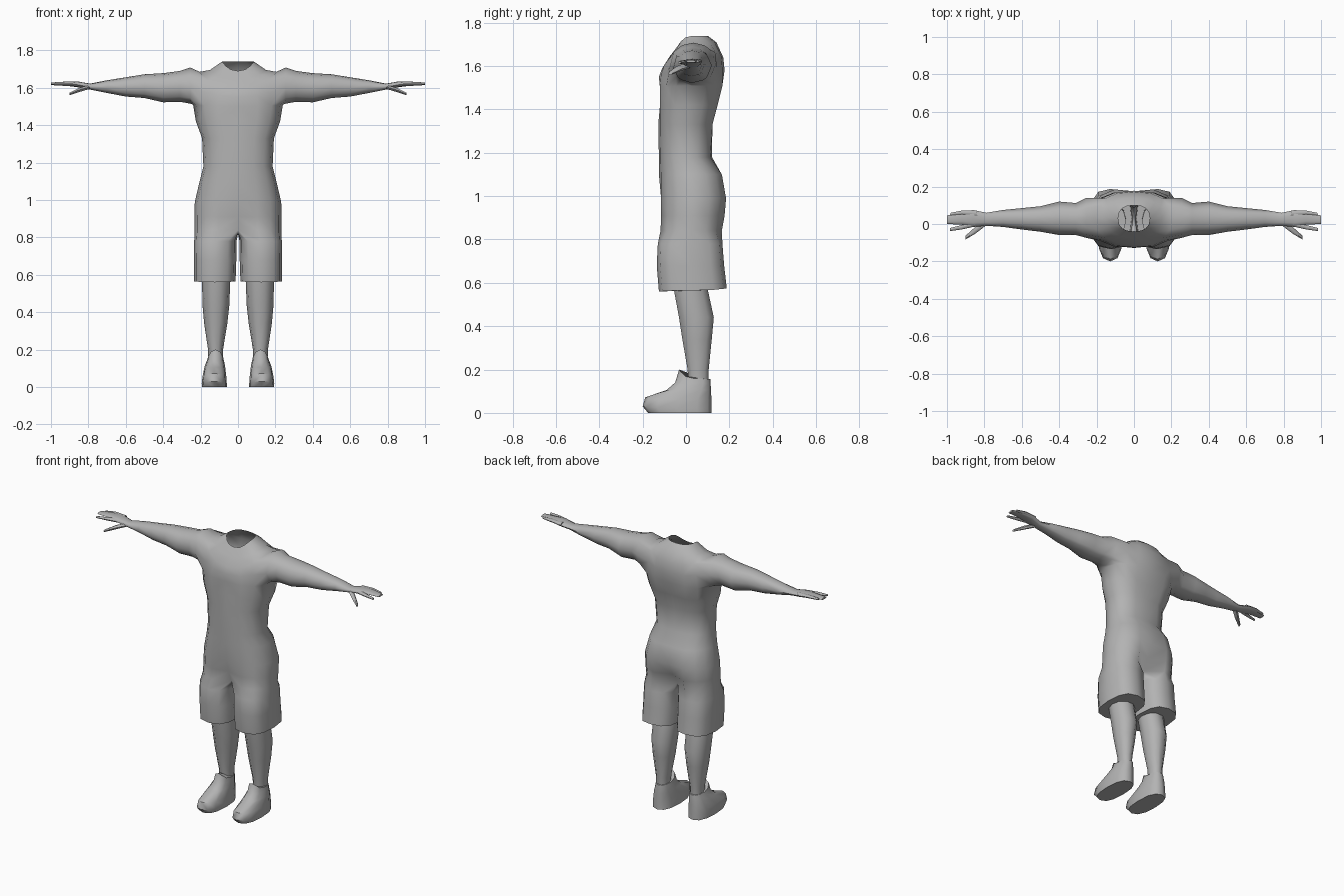
import bpy, bmesh, math
from mathutils import Vector

if "Cube" in bpy.data.objects:
    bpy.data.objects.remove(bpy.data.objects["Cube"])

grey = bpy.data.materials.new("plain_grey")
grey.diffuse_color = (0.45, 0.45, 0.45, 1)
grey.use_nodes = True
grey.node_tree.nodes["Principled BSDF"].inputs["Base Color"].default_value = grey.diffuse_color


def sgnpow(v, p):
    return math.copysign(abs(v) ** p, v)


def ring(bm, cx, rx, yf, yb, zs, degrees, n=2.4):
    """Rounded horizontal ring; zs = height at front, side and back."""
    cy, ry, (zf, zm, zb) = (yf + yb) / 2, (yb - yf) / 2, zs
    out = []
    for d in degrees:
        c, s = math.cos(math.radians(d)), math.sin(math.radians(d))
        c, s = (0 if abs(c) < 1e-6 else c), (0 if abs(s) < 1e-6 else s)
        z = zm + (zf - zm if s < 0 else zb - zm) * s * s
        out.append(bm.verts.new((cx + rx * sgnpow(c, 2 / n), cy + ry * sgnpow(s, 2 / n), z)))
    return out


def bridge(bm, a, b, closed=True):
    n = len(a)
    return [bm.faces.new((a[i], a[(i + 1) % n], b[(i + 1) % n], b[i]))
            for i in range(n if closed else n - 1)]


def finish(name, bm, angle=60):
    """Make the object, mirrored to the other side, with smooth shading."""
    bmesh.ops.recalc_face_normals(bm, faces=bm.faces[:])
    me = bpy.data.meshes.new(name)
    bm.to_mesh(me)
    bm.free()
    me.materials.append(grey)
    ob = bpy.data.objects.new(name, me)
    bpy.context.collection.objects.link(ob)
    m = ob.modifiers.new("mirror", 'MIRROR')
    m.use_clip = True
    bpy.ops.object.select_all(action='DESELECT')
    ob.select_set(True)
    bpy.context.view_layer.objects.active = ob
    bpy.ops.object.shade_smooth_by_angle(angle=math.radians(angle))
    return ob


# Body: half torso, arm and shorts leg in one skin
bm = bmesh.new()
half = [-90 + 22.5 * i for i in range(9)]
# half width, front y, back y, (front z, side z, back z), crease front, crease back
torso = [
    (.085, -.04, .10, (1.69, 1.74, 1.74), 0, 0),
    (.15, -.075, .14, (1.645, 1.695, 1.71), 0, 0),
    (.205, -.11, .172, (1.59, 1.685, 1.64), 0, 0),
    (.225, -.125, .178, (1.55, 1.60, 1.58), 0, 0),
    (.24, -.13, .178, (1.50, 1.51, 1.51), .01, .01),
    (.225, -.13, .155, (1.42, 1.42, 1.42), .01, .015),
    (.192, -.128, .13, (1.33, 1.33, 1.33), 0, .01),
    (.185, -.125, .12, (1.18, 1.18, 1.18), 0, 0),
    (.205, -.125, .175, (1.10, 1.10, 1.10), 0, .01),
    (.231, -.125, .195, (0.99, 0.99, 0.99), .01, .02),
    (.233, -.125, .188, (0.91, 0.91, 0.91), .03, .05),
    (.233, -.127, .175, (0.84, 0.84, 0.84), .06, .09),
]
rows = []
for rx, yf, yb, zs, cf, cb in torso:
    r = ring(bm, 0, rx, yf, yb, zs, half)
    r[0].co.y += cf
    r[8].co.y -= cb
    rows.append(r)
bands = [bridge(bm, a, b, False) for a, b in zip(rows, rows[1:])]

# Armhole, then the arm as rings fitted to the hole's rim
bmesh.ops.delete(bm, geom=[f for band in bands[2:4] for f in band[2:6]], context='FACES')
rim = rows[2][2:7] + [rows[3][6]] + rows[4][6:1:-1] + [rows[3][2]]
for v in list(bm.verts):
    if not v.link_faces and v not in rim:
        bm.verts.remove(v)
mid = sum((v.co for v in rim), Vector()) / len(rim)
angles = [math.atan2((v.co.z - mid.z) / .09, (v.co.y - mid.y) / .12) for v in rim]
# x, front y, back y, bottom z, top z
arm = [
    (.255, -.075, .140, 1.515, 1.708), (.31, -.06, .112, 1.525, 1.69),
    (.40, -.06, .120, 1.522, 1.678), (.50, -.042, .095, 1.545, 1.672),
    (.60, -.03, .085, 1.553, 1.656), (.70, -.016, .075, 1.572, 1.640),
    (.79, -.010, .060, 1.59, 1.622), (.86, -.016, .075, 1.603, 1.634),
    (.92, -.004, .066, 1.611, 1.633), (1.0, 0, .045, 1.616, 1.628),
]
prev = rim
for x, yf, yb, z0, z1 in arm:
    cur = [bm.verts.new((x, (yf + yb) / 2 + (yb - yf) / 2 * math.cos(a),
                         (z0 + z1) / 2 + (z1 - z0) / 2 * math.sin(a))) for a in angles]
    bridge(bm, prev, cur)
    prev = cur
bm.faces.new(prev)

# Shorts leg, joined to the hips through the crotch line
hip = rows[-1]
front, back = hip[0].co.copy(), hip[8].co.copy()
crotch = [bm.verts.new(back.lerp(front, t) + Vector((0, 0, -.02))) for t in (.25, .5, .75)]
prev = hip + crotch
around = [-120 + 30 * i for i in range(12)]
for cx, rx, yf, yb, zs in [
    (.121, .113, -.13, .168, (.78, .78, .78)),
    (.122, .113, -.135, .176, (.68, .68, .68)),
    (.124, .111, -.125, .188, (.56, .565, .575)),
]:
    cur = ring(bm, cx, rx, yf, yb, zs, around, 2.7)
    bridge(bm, prev, cur)
    prev = cur
bm.faces.new(prev)
finish("body_with_shorts", bm)


def stack(name, levels, sides, n=2.2, angle=50):
    """Closed form from stacked rings."""
    bm = bmesh.new()
    rs = [ring(bm, *lv, [360 * i / sides for i in range(sides)], n) for lv in levels]
    for a, b in zip(rs, rs[1:]):
        bridge(bm, a, b)
    bm.faces.new(rs[0])
    bm.faces.new(rs[-1])
    return finish(name, bm, angle)


# Lower legs
stack("lower_leg", [
    (.120, .038, .010, .105, (.13, .13, .13)),
    (.120, .040, .005, .107, (.20, .20, .20)),
    (.119, .062, -.02, .122, (.34, .34, .34)),
    (.118, .072, -.036, .132, (.44, .44, .44)),
    (.117, .075, -.058, .106, (.56, .56, .56)),
    (.117, .075, -.065, .10, (.64, .64, .64)),
], 10)

# Shoes with a raised tongue
stack("shoe", [
    (.126, .066, -.175, .118, (0, 0, 0)),
    (.127, .067, -.200, .118, (.03, .02, .02)),
    (.126, .063, -.188, .118, (.072, .06, .06)),
    (.124, .055, -.09, .115, (.105, .11, .10)),
    (.121, .046, -.05, .114, (.14, .14, .13)),
    (.120, .041, -.032, .112, (.20, .158, .156)),
], 12, 2.5)


def finger(name, points):
    """Tapered six-sided finger through (x, y, z, width, thickness) points."""
    bm = bmesh.new()
    rs = [[bm.verts.new((x, y + w * math.cos(math.pi * i / 3), z + t * math.sin(math.pi * i / 3)))
           for i in range(6)] for x, y, z, w, t in points]
    for a, b in zip(rs, rs[1:]):
        bridge(bm, a, b)
    bm.faces.new(rs[0])
    bm.faces.new(rs[-1])
    finish(name, bm)


# Thumb and the two spread fingers
finger("thumb", [(.79, .015, 1.605, .022, .012), (.85, -.035, 1.588, .018, .013),
                 (.90, -.072, 1.567, .010, .008)])
finger("index_finger", [(.85, .005, 1.617, .018, .012), (.92, -.017, 1.618, .012, .009),
                        (.985, -.030, 1.617, .008, .006)])
finger("little_finger", [(.84, .055, 1.620, .018, .012), (.92, .06, 1.625, .012, .009),
                         (.98, .052, 1.622, .008, .006)])
